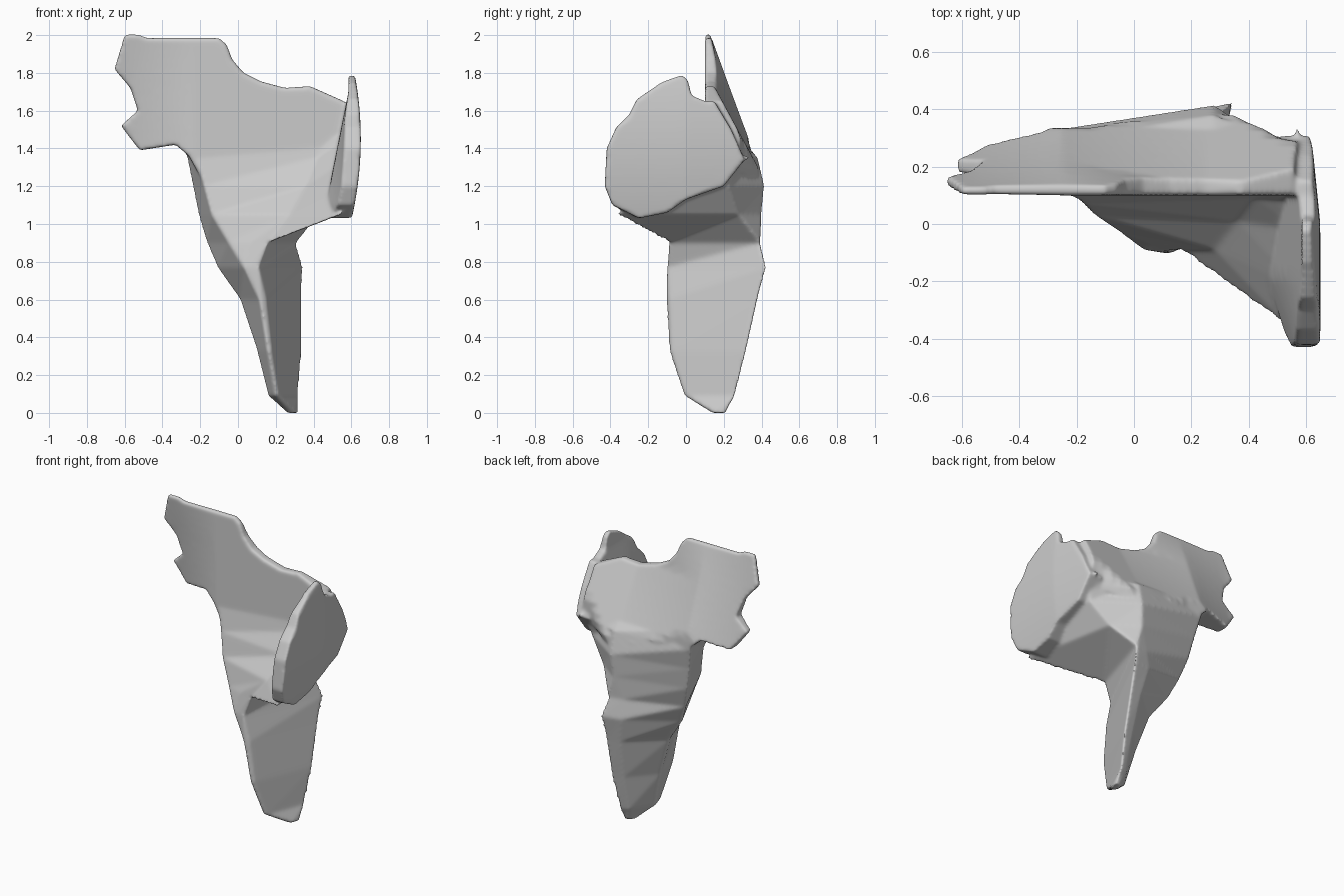
import bpy, bmesh
from mathutils import Vector

if "Cube" in bpy.data.objects:
    bpy.data.objects.remove(bpy.data.objects["Cube"])


def clamp(v):
    return max(0.0, min(1.0, v))


def loft(bm, rows):
    """Skin closed sections given as (z, [(x, y), ...])."""
    rings = [[bm.verts.new((x, y, z)) for x, y in pts] for z, pts in rows]
    n = len(rings[0])
    for a, b in zip(rings, rings[1:]):
        for i in range(n):
            j = (i + 1) % n
            bm.faces.new((a[i], a[j], b[j], b[i]))
    bm.faces.new(rings[0][::-1])
    bm.faces.new(rings[-1])


def slab(bm, outline, shape):
    """Prism from a 2D outline (u, z), sliced into a grid and bent by shape(u, z, side)."""
    t = bmesh.new()
    face = t.faces.new([t.verts.new((u, 0, z)) for u, z in outline])
    ext = bmesh.ops.extrude_face_region(t, geom=[face])
    for v in ext["geom"]:
        if isinstance(v, bmesh.types.BMVert):
            v.co.y = 1
    bmesh.ops.triangulate(t, faces=t.faces[:])
    for axis in (Vector((1, 0, 0)), Vector((0, 0, 1))):
        for k in range(-14, 42):
            bmesh.ops.bisect_plane(t, geom=t.verts[:] + t.edges[:] + t.faces[:],
                                   plane_co=axis * (k * 0.05 + 0.003), plane_no=axis)
    bmesh.ops.triangulate(t, faces=t.faces[:])
    for v in t.verts:
        v.co = shape(v.co.x, v.co.z, v.co.y)
    bmesh.ops.recalc_face_normals(t, faces=t.faces[:])
    m = bpy.data.meshes.new("slab")
    t.to_mesh(m)
    t.free()
    bm.from_mesh(m)
    bpy.data.meshes.remove(m)


def plate_shape(x, z, side):
    left = clamp((-0.25 - x) / 0.33)
    right = clamp((x + 0.25) / 0.5)
    down = clamp((2 - z) / 0.6)
    front = 0.1 + 0.1 * left * down
    back_l = 0.13 + 0.37 * (2 - z) * (1 - 0.43 * left)
    back_r = 0.15 + 0.54 * (1.73 - z)
    back = back_l * (1 - right) + max(back_r, 0.13) * right
    # ceiling that follows the flared stem, pinching in below
    cap = 0.335 + 0.085 * clamp((x + 0.15) / 0.4) - 0.13 * clamp((x - 0.32) / 0.2)
    cap -= 0.5 * max(0, 1.33 - z)
    back = max(min(back, cap), front + 0.03)
    return Vector((x, front + (back - front) * side, z))


def disc_shape(y, z, side):
    inner = 0.585 - 0.12 * clamp((1.7 - z) / 0.6) * clamp((y + 0.58) / 0.4)
    outer = 0.65 - 0.27 * (z - 1.45) ** 2 - 0.1 * max(0, y)
    return Vector((inner + (outer - inner) * side, y, z))


bm = bmesh.new()

# Tapering stem that flares into the shelf: left, front left, hollow, front right, right, back
stem = [
    (0.00, [(.26, .18), (.27, .14), (.29, .14), (.31, .15), (.32, .21), (.29, .21)]),
    (0.09, [(.16, .10), (.19, .00), (.21, -.01), (.22, .00), (.32, .26), (.26, .24)]),
    (0.33, [(.1, .13), (.15, -.08), (.16, -.09), (.18, -.08), (.34, .32), (.26, .30)]),
    (0.60, [(.01, .16), (.11, -.10), (.12, -.105), (.15, -.09), (.34, .38), (.24, .36)]),
    (0.77, [(-.11, .20), (.03, -.09), (.07, -.095), (.11, -.10), (.345, .425), (.21, .395)]),
    (0.90, [(-.165, .24), (-.05, -.03), (.06, -.07), (.16, -.09), (.31, .395), (.21, .375)]),
    (1.05, [(-.21, .28), (-.14, .03), (.28, -.09), (.55, -.37), (.43, .28), (.27, .40)]),
    (1.20, [(-.24, .30), (-.18, .07), (.36, .01), (.57, -.22), (.55, .23), (.28, .415)]),
    (1.35, [(-.27, .33), (-.22, .10), (.42, .09), (.58, -.02), (.57, .28), (.28, .38)]),
    (1.46, [(-.28, .29), (-.25, .11), (.46, .11), (.58, .08), (.57, .25), (.28, .26)]),
]
loft(bm, stem)

# Broad thin upper plate with its two left prongs
plate = [(-.6, 2.005), (-.53, 2.005), (-.48, 1.985), (-.1, 1.985), (-.06, 1.95), (-.03, 1.87),
         (.03, 1.8), (.12, 1.755), (.25, 1.72), (.38, 1.73), (.56, 1.65),
         (.58, 1.3), (.3, 1.23), (-.2, 1.25), (-.26, 1.36), (-.33, 1.42),
         (-.52, 1.39), (-.62, 1.52), (-.53, 1.6), (-.57, 1.72), (-.655, 1.82), (-.63, 1.9)]
slab(bm, plate, plate_shape)

# Rounded disc standing across the right end
disc = [(-.02, 1.79), (.01, 1.76), (.03, 1.68), (.1, 1.65), (.15, 1.65), (.24, 1.5),
        (.31, 1.34), (.2, 1.2), (.0, 1.13), (-.1, 1.06), (-.25, 1.03), (-.39, 1.1),
        (-.43, 1.2), (-.42, 1.4), (-.37, 1.51), (-.3, 1.58), (-.26, 1.66), (-.13, 1.75)]
slab(bm, disc, disc_shape)

# Small ragged spur behind the disc
spur = bmesh.ops.create_cone(bm, cap_ends=True, segments=6, radius1=.03, radius2=.01, depth=.1)
for v in spur["verts"]:
    v.co = Vector((.57 + v.co.x * .6, .29 + v.co.z, 1.35 + v.co.y))

bmesh.ops.recalc_face_normals(bm, faces=bm.faces[:])
mesh = bpy.data.meshes.new("bone_fragment")
bm.to_mesh(mesh)
bm.free()
bone = bpy.data.objects.new("bone_fragment", mesh)
bpy.context.collection.objects.link(bone)

# Fuse the parts into one skin and soften it
fuse = bone.modifiers.new("fuse", 'REMESH')
fuse.mode = 'VOXEL'
fuse.voxel_size = 0.009
fuse.use_smooth_shade = True
soft = bone.modifiers.new("soften", 'SMOOTH')
soft.factor = 0.5
soft.iterations = 12
